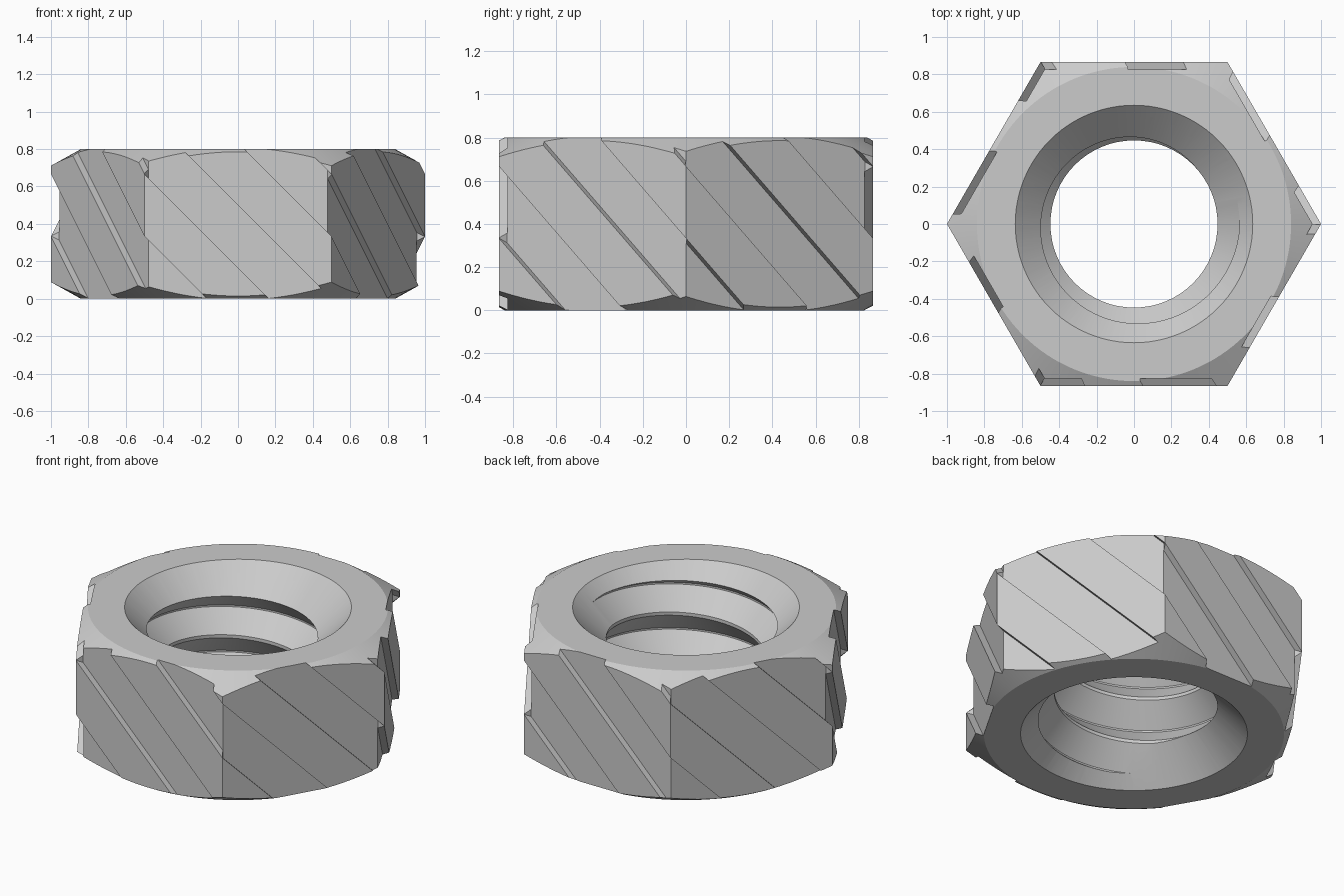
import bpy, bmesh
from math import pi, cos, sin, radians
from mathutils import Matrix, Vector

if "Cube" in bpy.data.objects:
    bpy.data.objects.remove(bpy.data.objects["Cube"], do_unlink=True)

HEIGHT = 0.8
APOTHEM = 0.866
FLOOR = 0.827         # distance of the groove floors from the axis
BAND = 1 / 3          # width of one slanted band on a hexagon side
PITCH = 0.28          # thread pitch
CREST, ROOT = 0.447, 0.565

steel = bpy.data.materials.new("steel_grey")
steel.use_nodes = True
grey = (0.6, 0.6, 0.6, 1)
steel.diffuse_color = grey
steel.node_tree.nodes["Principled BSDF"].inputs["Base Color"].default_value = grey


def finish(bm, name):
    bmesh.ops.recalc_face_normals(bm, faces=bm.faces[:])
    mesh = bpy.data.meshes.new(name)
    bm.to_mesh(mesh)
    bm.free()
    mesh.materials.append(steel)
    ob = bpy.data.objects.new(name, mesh)
    bpy.context.collection.objects.link(ob)
    return ob


def lathe(profile, steps):
    """Closed solid from (radius, z) points, first and last on the axis."""
    bm = bmesh.new()
    verts = [bm.verts.new((r, 0, z)) for r, z in profile]
    edges = [bm.edges.new(pair) for pair in zip(verts, verts[1:])]
    bmesh.ops.spin(bm, geom=verts + edges, cent=(0, 0, 0), axis=(0, 0, 1),
                   angle=2 * pi, steps=steps, use_duplicate=False)
    bmesh.ops.remove_doubles(bm, verts=bm.verts[:], dist=1e-4)
    return bm


def carve(target, tool, overlapping=False):
    mod = target.modifiers.new(tool.name, 'BOOLEAN')
    mod.operation, mod.object, mod.solver = 'DIFFERENCE', tool, 'EXACT'
    mod.use_self = overlapping
    bpy.context.view_layer.objects.active = target
    bpy.ops.object.modifier_apply(modifier=mod.name)
    bpy.data.objects.remove(tool, do_unlink=True)


# Chamfered disc, sliced flat on six sides
bm = lathe([(0, 0), (0.84, 0), (1.2, 0.2), (1.2, HEIGHT - 0.2),
            (0.84, HEIGHT), (0, HEIGHT)], 128)
for j in range(6):
    out = Vector((cos(radians(60 * j - 90)), sin(radians(60 * j - 90)), 0))
    bmesh.ops.bisect_plane(bm, geom=bm.verts[:] + bm.edges[:] + bm.faces[:],
                           plane_co=out * APOTHEM, plane_no=out, clear_outer=True)
    bmesh.ops.holes_fill(bm, edges=[e for e in bm.edges if e.is_boundary])
nut = finish(bm, "hex_nut")

# Threaded bore: a sheared grid whose rows follow the helix
STEPS, ROWS = 64, 32
shape = [(ROOT, 0), (CREST, 0.13), (CREST, 0.15), (ROOT, 0.27)]
bm = bmesh.new()
grid = []
for i in range(STEPS):
    a = 2 * pi * i / STEPS
    column = []
    for row in range(ROWS + (5 if i == 0 else 1)):
        r, dz = shape[row % 4]
        if row <= 4 or row >= ROWS:
            r = CREST
        z = 0.73 + PITCH * (row // 4 - 6 + i / STEPS) + dz
        column.append(bm.verts.new((r * cos(a), r * sin(a), z)))
    grid.append(column)
for i in range(STEPS):
    shift = 4 if i == STEPS - 1 else 0
    here, there = grid[i], grid[(i + 1) % STEPS]
    for row in range(ROWS):
        bm.faces.new((here[row], there[row + shift],
                      there[row + shift + 1], here[row + 1]))
tips = [bm.verts.new((0, 0, -2)), bm.verts.new((0, 0, 3))]
for e in [e for e in bm.edges if e.is_boundary]:
    middle = (e.verts[0].co.z + e.verts[1].co.z) / 2
    bm.faces.new((e.verts[0], e.verts[1], tips[middle > HEIGHT / 2]))
carve(nut, finish(bm, "thread_cutter"))

# Countersinks at both ends of the bore
for name, z, way in (("top_countersink", HEIGHT, 1), ("bottom_countersink", 0, -1)):
    cone = lathe([(0, z - 0.335 * way), (0.3, z - 0.335 * way),
                  (0.735, z + 0.1 * way), (0, z + 0.1 * way)], 96)
    carve(nut, finish(cone, name))

# Slanted grooves, square to each side and mitred at the corners
bm = bmesh.new()
for j in range(6):
    turn = Matrix.Rotation(radians(60 * j), 3, 'Z')
    for m in range(4):
        low = 2 * BAND * m - 0.5 - BAND * (j % 2)
        ends = []
        for side in (-1, 1):
            ring = []
            for depth, c in ((FLOOR, low), (0.95, low),
                             (0.95, low + BAND), (FLOOR, low + BAND)):
                u = side * (depth / 3 ** 0.5 + 0.002)
                ring.append(bm.verts.new(turn @ Vector((u, -depth, c - u))))
            bm.faces.new(ring)
            ends.append(ring)
        for i in range(4):
            n = (i + 1) % 4
            bm.faces.new((ends[0][i], ends[0][n], ends[1][n], ends[1][i]))
carve(nut, finish(bm, "groove_cutter"), overlapping=True)

# Smooth the round surfaces, keep the machined edges crisp
bpy.ops.object.select_all(action='DESELECT')
nut.select_set(True)
bpy.context.view_layer.objects.active = nut
bpy.ops.object.shade_smooth_by_angle(angle=radians(20))
